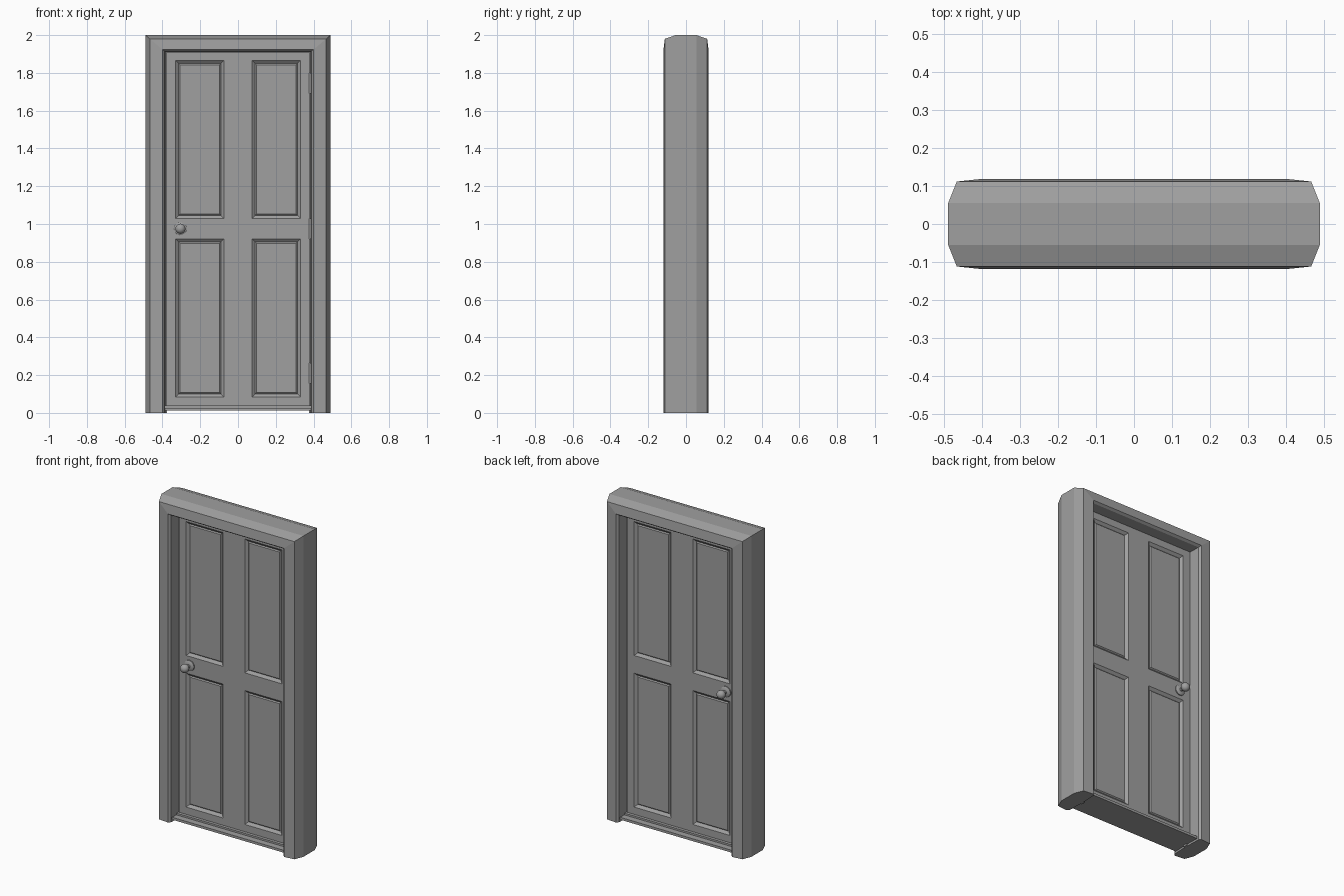
import bpy, bmesh, math
from mathutils import Matrix, Vector

cube = bpy.data.objects.get("Cube")
if cube:
    bpy.data.objects.remove(cube, do_unlink=True)

GREY = (0.35, 0.35, 0.35, 1)
grey = bpy.data.materials.new("plain grey")
grey.use_nodes = True
grey.diffuse_color = GREY
grey.node_tree.nodes["Principled BSDF"].inputs["Base Color"].default_value = GREY


def finish(bm, name, mirror_y=False, smooth=False):
    """Turn a bmesh into a named object, optionally doubled front to back."""
    mesh = bpy.data.meshes.new(name)
    bm.to_mesh(mesh)
    bm.free()
    mesh.materials.append(grey)
    obj = bpy.data.objects.new(name, mesh)
    bpy.context.collection.objects.link(obj)
    if mirror_y:
        mod = obj.modifiers.new("Mirror", 'MIRROR')
        mod.use_axis = (False, True, False)
    if smooth:
        bpy.ops.object.select_all(action='DESELECT')
        obj.select_set(True)
        bpy.context.view_layer.objects.active = obj
        bpy.ops.object.shade_smooth_by_angle(angle=math.radians(40))
    return obj


def box(name, width, depth, z0, z1):
    bm = bmesh.new()
    bmesh.ops.create_cube(bm, size=1, matrix=Matrix.Translation((0, 0, (z0 + z1) / 2))
                          @ Matrix.Diagonal((width, depth, z1 - z0, 1)))
    return finish(bm, name)


# Frame: one moulded section swept up, across and down with mitred corners
half = [(0.49, 0.055), (0.467, 0.112), (0.40, 0.119), (0.388, 0.105), (0.385, 0.012), (0.375, 0.012)]
section = [(x, -y) for x, y in half] + [(x, y) for x, y in reversed(half)]


def top_z(x):
    return 2 - 0.85 * (0.49 - x)


bm = bmesh.new()
rings = []
for side, top in ((-1, False), (-1, True), (1, True), (1, False)):
    rings.append([bm.verts.new((side * x, y, top_z(x) if top else 0)) for x, y in section])
for a, b in zip(rings, rings[1:]):
    for i in range(len(section)):
        j = (i + 1) % len(section)
        bm.faces.new((a[i], a[j], b[j], b[i]))
bm.faces.new(rings[0])
bm.faces.new(rings[-1])
bmesh.ops.recalc_face_normals(bm, faces=bm.faces)
finish(bm, "door_frame")

# Door leaf: front half gridded, four panels inset, then mirrored to the back
FACE_Y = 0.04
xs = [-0.38, -0.33, -0.075, 0.075, 0.33, 0.38]
zs = [0.04, 0.085, 0.92, 1.03, 1.865, 1.908]
bm = bmesh.new()
grid = [[bm.verts.new((x, -FACE_Y, z)) for x in xs] for z in zs]
panels = []
for r in range(5):
    for c in range(5):
        face = bm.faces.new((grid[r][c], grid[r][c + 1], grid[r + 1][c + 1], grid[r + 1][c]))
        if r in (1, 3) and c in (1, 3):
            panels.append(face)
border = [e for e in bm.edges if e.is_boundary]
walls = bmesh.ops.extrude_edge_only(bm, edges=border)["geom"]
for v in walls:
    if isinstance(v, bmesh.types.BMVert):
        v.co.y = 0
bm.normal_update()
bmesh.ops.inset_individual(bm, faces=panels, thickness=0.023, depth=-0.014)
bmesh.ops.inset_individual(bm, faces=panels, thickness=0.009, depth=0.006)
bmesh.ops.recalc_face_normals(bm, faces=bm.faces)
finish(bm, "door_leaf", mirror_y=True)

# Threshold: wide sill with a raised strip under the leaf
box("threshold", 0.778, 0.19, 0.012, 0.027)
box("threshold_strip", 0.778, 0.11, 0.027, 0.038)

# Knobs: rosette, neck and ball turned about the y axis, one on each side
profile = [(0.033, 0), (0.033, 0.006), (0.026, 0.011), (0.011, 0.013), (0.011, 0.028)]
for k in range(1, 9):
    angle = math.radians(25 + k * 155 / 8)
    profile.append((0.027 * math.sin(angle), 0.05 - 0.025 * math.cos(angle)))
bm = bmesh.new()
verts = [bm.verts.new((-0.305 + r, -FACE_Y - d, 0.975)) for r, d in profile]
edges = [bm.edges.new(pair) for pair in zip(verts, verts[1:])]
bmesh.ops.spin(bm, geom=verts + edges, cent=(-0.305, 0, 0.975), axis=(0, 1, 0),
               angle=math.tau, steps=20)
bmesh.ops.remove_doubles(bm, verts=bm.verts, dist=0.0002)
bmesh.ops.recalc_face_normals(bm, faces=bm.faces)
finish(bm, "door_knobs", mirror_y=True, smooth=True)

# Hinges: three barrels in the gap on the left edge
bm = bmesh.new()
for z in (0.21, 0.975, 1.745):
    bmesh.ops.create_cone(bm, cap_ends=True, segments=10, radius1=0.006, radius2=0.006, depth=0.11,
                          matrix=Matrix.Translation(Vector((0.381, -FACE_Y, z))))
finish(bm, "hinges", smooth=True)
